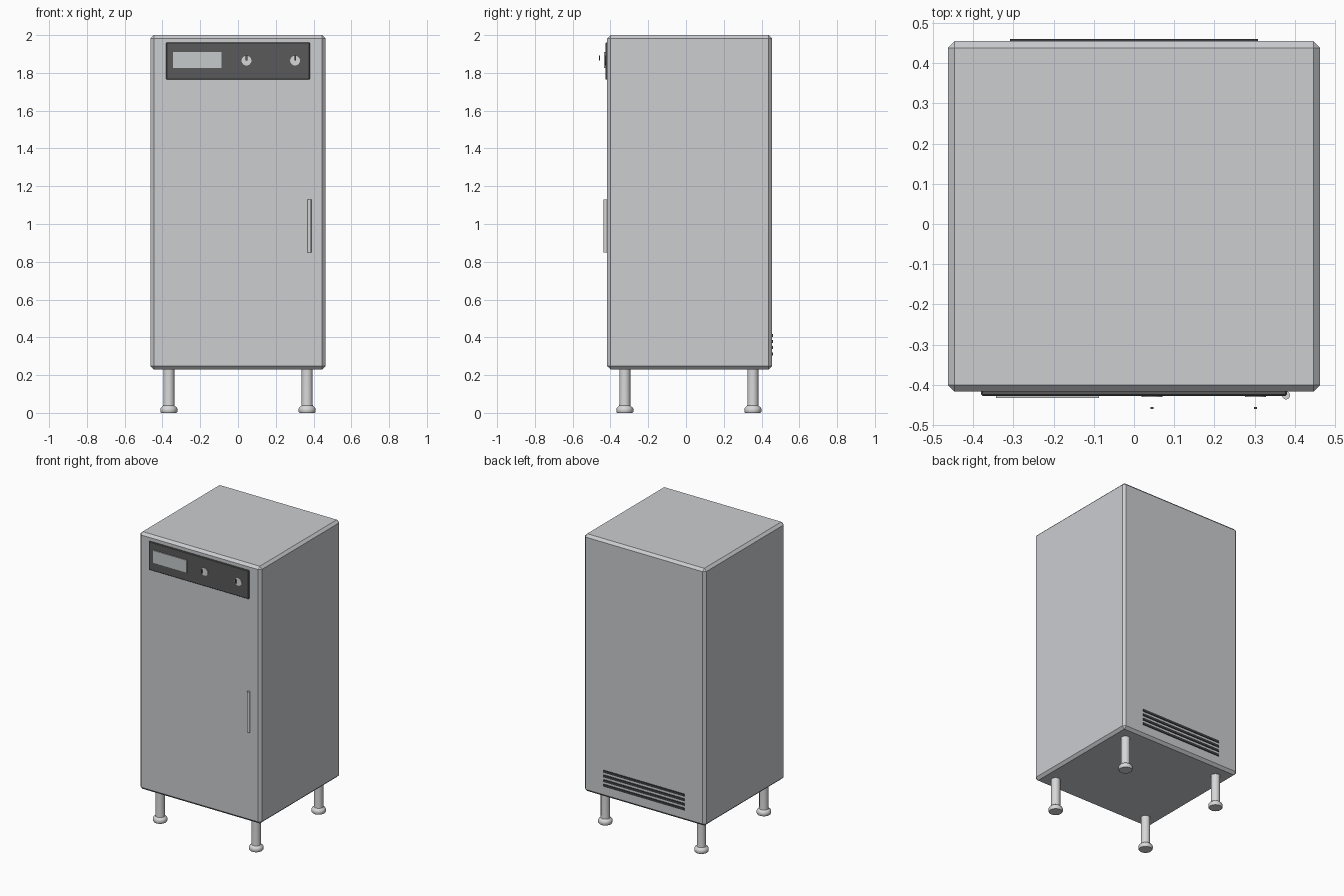
import bpy, bmesh, math
from mathutils import Matrix, Vector

cube = bpy.data.objects.get("Cube")
if cube:
    bpy.data.objects.remove(cube, do_unlink=True)


def material(name, *rgb):
    m = bpy.data.materials.new(name)
    m.use_nodes = True
    m.diffuse_color = (*rgb, 1)
    m.node_tree.nodes["Principled BSDF"].inputs["Base Color"].default_value = (*rgb, 1)
    return m


BODY = material("cabinet_grey", 0.60, 0.61, 0.63)
DARK = material("panel_charcoal", 0.10, 0.10, 0.105)
VENT = material("vent_black", 0.05, 0.05, 0.055)
METAL = material("light_metal", 0.68, 0.68, 0.68)
SCREEN = material("display_grey", 0.56, 0.59, 0.59)


def finish(name, bm, mat, smooth=False):
    bmesh.ops.recalc_face_normals(bm, faces=bm.faces)
    me = bpy.data.meshes.new(name)
    bm.to_mesh(me)
    bm.free()
    me.materials.append(mat)
    ob = bpy.data.objects.new(name, me)
    bpy.context.collection.objects.link(ob)
    if smooth:
        bpy.ops.object.select_all(action="DESELECT")
        ob.select_set(True)
        bpy.context.view_layer.objects.active = ob
        bpy.ops.object.shade_smooth_by_angle(angle=math.radians(35))
    return ob


def box(name, lo, hi, mat, bevel=0):
    bm = bmesh.new()
    bmesh.ops.create_cube(bm, size=1)
    lo, hi = Vector(lo), Vector(hi)
    for v in bm.verts:
        v.co = (lo + hi) / 2 + v.co * (hi - lo)
    if bevel:
        bmesh.ops.bevel(bm, geom=bm.edges[:], offset=bevel, segments=1, affect="EDGES")
    return finish(name, bm, mat)


def cylinder(name, center, radius, length, mat, axis="Z"):
    bm = bmesh.new()
    turn = Matrix.Rotation(math.pi / 2, 4, "X") if axis == "Y" else Matrix()
    bmesh.ops.create_cone(bm, cap_ends=True, segments=24, radius1=radius, radius2=radius,
                          depth=length, matrix=Matrix.Translation(center) @ turn)
    return finish(name, bm, mat, True)


def lathe(name, center, profile, mat):
    bm = bmesh.new()
    verts = [bm.verts.new((r, 0, z)) for r, z in profile]
    edges = [bm.edges.new(pair) for pair in zip(verts, verts[1:])]
    bmesh.ops.spin(bm, geom=verts + edges, axis=(0, 0, 1), cent=(0, 0, 0),
                   angle=math.tau, steps=24)
    bmesh.ops.remove_doubles(bm, verts=bm.verts, dist=0.0001)
    bmesh.ops.translate(bm, verts=bm.verts, vec=center)
    return finish(name, bm, mat, True)


# Cabinet
FRONT, BACK = -0.417, 0.455
box("cabinet", (-0.463, FRONT, 0.23), (0.463, BACK, 2.0), BODY, 0.017)

# Control panel with display and two dials
box("control_panel", (-0.38, FRONT - 0.01, 1.765), (0.38, FRONT + 0.01, 1.96), DARK, 0.003)
box("display", (-0.343, FRONT - 0.016, 1.825), (-0.087, FRONT, 1.91), SCREEN)
for side, x in (("right", 0.045), ("left", 0.302)):
    cylinder(f"{side}_dial", (x, FRONT - 0.006, 1.865), 0.026, 0.014, METAL, "Y")
    box(f"{side}_dial_pointer", (x - 0.004, -0.46, 1.865), (x + 0.004, -0.455, 1.893), DARK)

# Door handle
cylinder("door_handle", (0.378, FRONT - 0.009, 0.99), 0.01, 0.28, METAL)

# Rear vent slats
for i in range(4):
    z = 0.313 + i * 0.032
    box(f"vent_slat_{i + 1}", (-0.308, BACK - 0.01, z - 0.008),
        (0.308, BACK + 0.005, z + 0.008), VENT)

# Legs with flared feet
foot = [(0, 0), (0.041, 0), (0.045, 0.006), (0.045, 0.022), (0.041, 0.029),
        (0.03, 0.038), (0.029, 0.05), (0.029, 0.24), (0, 0.24)]
for side, x in (("right", -0.366), ("left", 0.366)):
    for end, y in (("front", -0.324), ("back", 0.354)):
        lathe(f"{end}_{side}_leg", (x, y, 0), foot, METAL)
